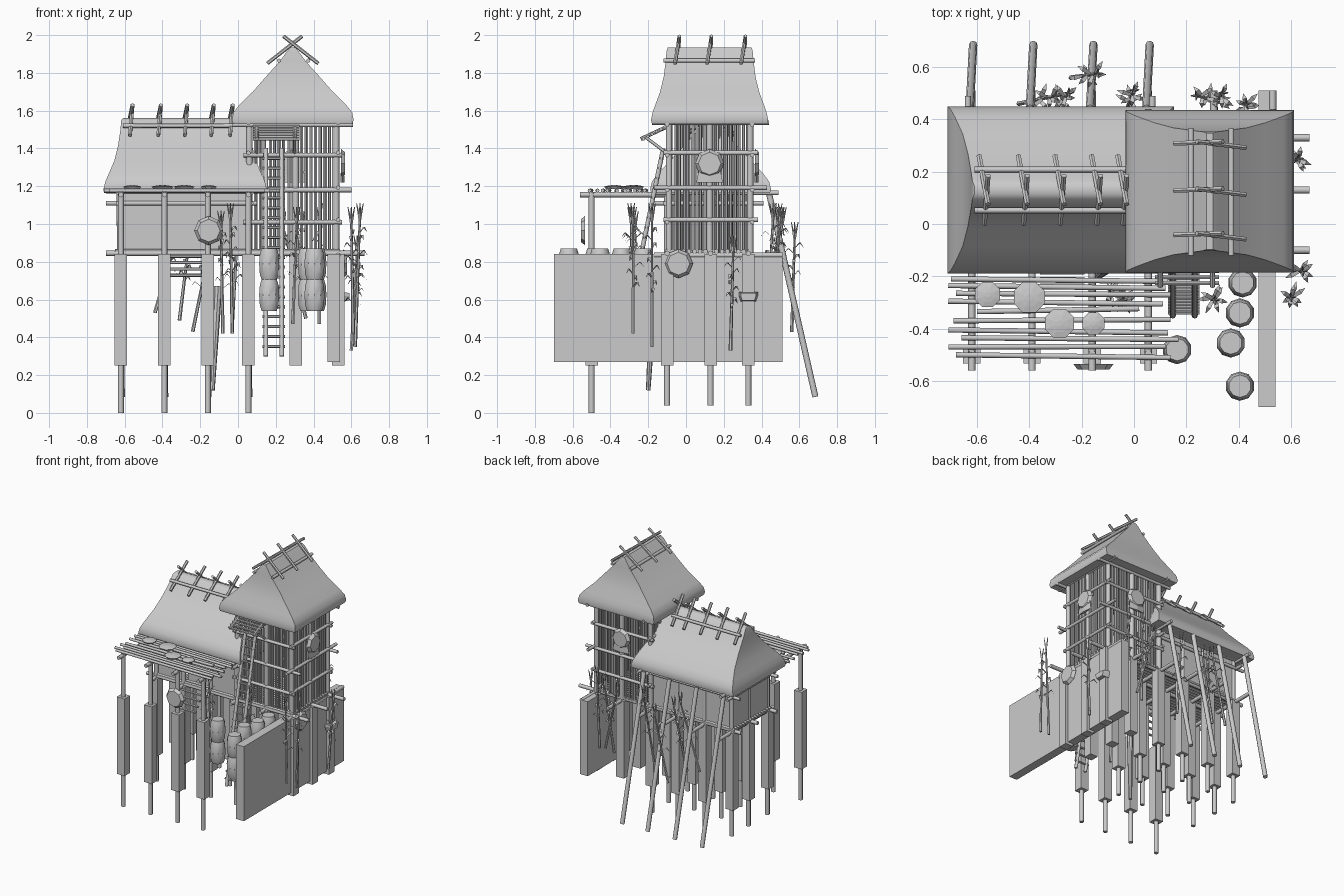
import bpy, bmesh, math, random
from mathutils import Vector, Matrix

if "Cube" in bpy.data.objects:
    bpy.data.objects.remove(bpy.data.objects["Cube"])

random.seed(4)
parts = {}


def bm_of(name):
    return parts.setdefault(name, bmesh.new())


def rod(name, a, b, r, r2=None, n=8):
    a, b = Vector(a), Vector(b)
    d = b - a
    m = Matrix.Translation((a + b) / 2) @ d.to_track_quat('Z', 'Y').to_matrix().to_4x4()
    bmesh.ops.create_cone(bm_of(name), cap_ends=True, segments=n, radius1=r,
                          radius2=r if r2 is None else r2, depth=d.length, matrix=m)


def box(name, x0, x1, y0, y1, z0, z1):
    m = Matrix.Translation(((x0 + x1) / 2, (y0 + y1) / 2, (z0 + z1) / 2))
    bmesh.ops.create_cube(bm_of(name), size=1, matrix=m @ Matrix.Diagonal((x1 - x0, y1 - y0, z1 - z0, 1)))


def loft(name, rings):
    bm = bm_of(name)
    loops = [[bm.verts.new(p) for p in ring] for ring in rings]
    n = len(loops[0])
    for lo, hi in zip(loops, loops[1:]):
        for i in range(n):
            bm.faces.new((lo[i], lo[(i + 1) % n], hi[(i + 1) % n], hi[i]))
    bm.faces.new(loops[0][::-1])
    bm.faces.new(loops[-1])


def circle(x, y, z, r, n=8):
    return [(x + r * math.cos(2 * math.pi * (i + .5) / n), y + r * math.sin(2 * math.pi * (i + .5) / n), z)
            for i in range(n)]


def roof(name, cx, cy, z0, prof, along_x):
    # thatch: rectangular rings (height, half length, half span)
    rings = []
    for h, a, b in prof:
        hx, hy = (a, b) if along_x else (b, a)
        rings.append([(cx + sx * hx, cy + sy * hy, z0 + h) for sx, sy in ((-1, -1), (1, -1), (1, 1), (-1, 1))])
    loft(name, rings)


PX = (-.62, -.39, -.16, .055)
PY = (-.10, .13, .33)

# Stilts: square pads, thin feet
for x in PX:
    for y in (-.50,) + PY:
        box("stilt_block", x - .033, x + .033, y - .033, y + .033, .25, .84)
        rod("stilt_foot", (x, y, 0 if y < -.4 else .04), (x, y, .27), .016)
for x in (.305, .53):
    for y in PY:
        box("stilt_block", x - .033, x + .033, y - .033, y + .033, .25, .84)

# Floor frame and floor poles
for y in PY:
    rod("floor_beam", (-.70, y, .845), (.67, y, .845), .014)
for x in PX + (.305, .53):
    rod("floor_beam", (x, -.17, .835), (x, .51, .835), .014)
for i in range(16):
    y = -.1 + i * .029
    rod("floor_pole", (-.65, y, .855), (.54, y, .855), .013, n=6)

# House posts, rails and wall panels
for x in PX:
    for y in (-.10, .33):
        rod("house_post", (x, y, .84), (x, y, 1.2), .016)
for y in (-.11, .345):
    rod("house_rail", (-.70, y, 1.11), (.1, y, 1.11), .012)
    rod("house_rail", (-.70, y, 1.175), (.14, y, 1.175), .013)
for x in (-.635, .07):
    rod("house_rail", (x, -.17, 1.11), (x, .41, 1.11), .012)
    rod("house_rail", (x, -.18, 1.165), (x, .49, 1.165), .012)
for i, (a, b) in enumerate(zip(PX, PX[1:])):
    inset = .03 if i == 1 else 0
    box("house_panel", a + .015, b - .015, -.10 + inset, -.085 + inset, .86, 1.17)
    box("house_panel", a + .015, b - .015, .32, .335, .86, 1.17)
for a, b in zip(PY, PY[1:]):
    box("house_panel", -.63, -.61, a + .012, b - .012, .86, 1.17)
rod("house_post", (-.62, .13, .84), (-.62, .13, 1.2), .015)

# Thatched roofs
roof("house_roof", -.28, .13, 1.165, [(0, .41, .29), (.0, .43, .315), (.02, .432, .32), (.06, .422, .31),
     (.10, .405, .28), (.17, .375, .215), (.25, .355, .14), (.33, .343, .07), (.385, .338, .035), (.395, .33, .015)], True)
roof("tower_roof", .29, .125, 1.53, [(0, .29, .29), (.0, .305, .315), (.02, .31, .322), (.06, .302, .315),
     (.10, .288, .283), (.17, .262, .212), (.25, .243, .142), (.33, .233, .07), (.385, .228, .03), (.405, .222, .012)], False)

# Ridge rails and crossed ridge sticks
for s in (-1, 1):
    rod("ridge_rail", (-.61, .13 + s * .078, 1.52), (-.03, .13 + s * .078, 1.52), .011)
    rod("ridge_rail", (.295 + s * .077, -.12, 1.865), (.295 + s * .077, .365, 1.865), .011)
    for x in (-.57, -.42, -.28, -.14, -.04):
        rod("ridge_stick", (x - .012 + s * .01, .13 - s * .13, 1.47), (x + .012, .13 + s * .055, 1.63), .011, n=6)
    for y in (-.05, .12, .30):
        rod("ridge_stick", (.29 - s * .135, y + s * .008, 1.85), (.29 + s * .05, y + .015, 1.995), .01, n=6)

# Tower posts, rails, vertical lattice
for x in (.06, .305, .52):
    for y in (-.09, .125, .34):
        if (x, y) != (.305, .125):
            rod("tower_post", (x, y, .84), (x, y, 1.55), .017)
for z, e in ((1.01, .02), (1.18, .07), (1.365, .02), (1.525, .08)):
    for y in (-.10, .35):
        rod("tower_rail", (.05 - e, y, z), (.53 + e, y, z), .012)
    for x in (.055, .53):
        rod("tower_rail", (x, -.10 - e, z + .012), (x, .36 + e, z + .012), .012)
for i in range(19):
    t = (i + .5) / 19
    for y in (-.09, .34):
        x = .06 + .46 * t + random.uniform(-.004, .004)
        rod("tower_slat", (x, y, .85), (x, y, 1.53), .0085, n=6)
    for x in (.065, .52):
        y = -.09 + .43 * t + random.uniform(-.004, .004)
        rod("tower_slat", (x, y, .85), (x, y, 1.53), .0085, n=6)

# Raised hatch above the ladder
for i in range(6):
    t = i / 5
    rod("hatch", (.08, -.11 - .115 * t, 1.515 - .065 * t), (.325, -.11 - .115 * t, 1.515 - .065 * t), .009, n=6)
for x in (.10, .30):
    rod("hatch", (x, -.09, 1.52), (x, -.24, 1.45), .01)
    rod("hatch_prop", (x, -.215, 1.46), (x, -.095, 1.37), .008)

# Ladder to the tower
lo, hi = Vector((.19, -.35, .30)), Vector((.19, -.12, 1.40))
for s in (-.042, .042):
    rod("ladder_rail", lo + Vector((s, 0, 0)), hi + Vector((s, 0, 0)), .012)
for i in range(20):
    p = lo.lerp(hi, (i + 1) / 21)
    rod("ladder_rung", p - Vector((.06, 0, 0)), p + Vector((.06, 0, 0)), .008, n=6)

# Entry steps and leaning log
for i in range(4):
    rod("entry_step", (-.36, -.16 - .025 * i, .83 - .034 * i), (-.19, -.16 - .025 * i, .83 - .034 * i), .009, n=6)
rod("leaning_log", (-.135, -.20, .12), (-.105, -.17, .67), .012, .022)

# Drying rack in front, with flat baskets
for x in PX:
    rod("rack_post", (x, -.50, .84), (x, -.50, 1.17), .016)
    rod("rack_beam", (x, -.56, 1.155), (x, -.08, 1.155), .014)
for y, x0, x1 in ((-.21, -.70, .13), (-.235, -.71, .12), (-.265, -.68, .14), (-.295, -.71, .11), (-.335, -.60, .02),
                  (-.37, -.69, .14), (-.405, -.71, .13), (-.435, -.66, .17), (-.47, -.71, .12), (-.50, -.68, .14)):
    rod("rack_slat", (x0, y, 1.177), (x1, y - random.uniform(-.012, .012), 1.177), .010)
for x, y, r in ((-.56, -.27, .052), (-.40, -.28, .064), (-.285, -.38, .06), (-.155, -.38, .046)):
    loft("flat_basket", [circle(x, y, 1.186, r * .8), circle(x, y, 1.198, r), circle(x, y, 1.203, r * .6),
                         circle(x, y, 1.206, r * .2)])

# Slanted props behind the house
for x in PX:
    rod("back_prop", (x + .005, .685, .085), (x - .008, .44, 1.16), .016)

# Side wall and small bracket on it
box("side_wall", .475, .54, -.70, .51, .27, .84)
loft("wall_bracket", [[(.54, .33 + y * .05, .615 + z * .025), (.54, .33 - y * .05, .615 + z * .025),
                       (.59, .33 - y * .04, .615 + z * .02), (.59, .33 + y * .04, .615 + z * .02)]
                      for y, z in ((.8, -1), (1, 0.2), (1, 1))])

# Round shields hung on walls
for p, d in (((-.155, -.535, .965), (0, -1, 0)), ((.545, .125, 1.32), (1, 0, 0)),
             ((.29, .365, 1.32), (0, 1, 0)), ((.555, -.04, .79), (1, 0, 0))):
    p, d = Vector(p), Vector(d)
    rod("round_shield", p, p + d * .022, .077, .06)
    if p.z > 1.2:
        rod("shield_tail", p + d * .008 - Vector((0, 0, .10)), p + d * .008, .07, .05, n=4)
for v in bm_of("shield_tail").verts:  # flatten tails against the wall
    if v.co.x > .45:
        v.co.x = .553 + (v.co.x - .553) * .15
    else:
        v.co.y = .373 + (v.co.y - .373) * .15

# Stacked jars
for x, y in ((.415, -.225), (.405, -.34), (.37, -.455), (.405, -.62), (.165, -.48)):
    for z in (.54, .705):
        loft("jar", [circle(x, y, z + h, r, 10) for h, r in
                     ((0, .042), (.03, .052), (.085, .056), (.135, .052), (.165, .043))])


# Corn stalks: stem, drooping leaves, tassel
def corn(bx, by, bz, tx, ty, tz):
    a, b = Vector((bx, by, bz)), Vector((tx, ty, tz))
    rod("corn_stem", a, b, .010, .006, n=6)
    bm = bm_of("corn_leaf")
    for i in range(9):
        p = a.lerp(b, .42 + .06 * i)
        ang = i * 2.4 + random.random()
        d = Vector((math.cos(ang), math.sin(ang), 0))
        s = Vector((-d.y, d.x, 0)) * .009
        L = random.uniform(.04, .065)
        m, e = p + d * L * .6 + Vector((0, 0, .03)), p + d * L + Vector((0, 0, .002))
        v = [bm.verts.new(q) for q in (p - s * .5, p + s * .5, m + s, m - s, e)]
        bm.faces.new(v[:4])
        bm.faces.new((v[3], v[2], v[4]))
    for i in range(4):
        o = Vector((math.cos(i * 1.6) * .018, math.sin(i * 1.6) * .018, .07))
        rod("corn_tassel", b, b + o + (b - a).normalized() * .02, .007, .002, n=4)


for s in ((.61, -.28, .42, .60, -.28, 1.0), (.62, -.18, .35, .645, -.18, 1.02), (.60, .235, .33, .63, .25, .85),
          (.29, -.28, .47, .31, -.29, 1.0), (-.08, -.26, .42, -.09, -.27, .98), (-.03, -.29, .42, -.04, -.29, 1.02),
          (.30, .44, .47, .34, .50, 1.0), (.43, .43, .47, .43, .46, 1.02), (.36, .46, .5, .24, .49, .98),
          (-.44, .46, .53, -.30, .49, 1.02), (-.31, .43, .49, -.25, .50, .98), (-.24, .56, .43, -.14, .575, .92),
          (-.03, .43, .49, 0, .51, 1.0)):
    corn(*s)

# Turn every part into an object
smooth = {"house_roof", "tower_roof", "jar"}
for name, bm in parts.items():
    if name != "corn_leaf":
        bmesh.ops.remove_doubles(bm, verts=bm.verts, dist=1e-6)
        bmesh.ops.recalc_face_normals(bm, faces=bm.faces)
    me = bpy.data.meshes.new(name)
    bm.to_mesh(me)
    bm.free()
    ob = bpy.data.objects.new(name, me)
    bpy.context.collection.objects.link(ob)
    bpy.ops.object.select_all(action='DESELECT')
    ob.select_set(True)
    bpy.context.view_layer.objects.active = ob
    if name in smooth or name.endswith(("post", "beam", "prop", "rail", "slat", "foot")):
        bpy.ops.object.shade_smooth_by_angle(angle=math.radians(50 if name not in smooth else 35))
